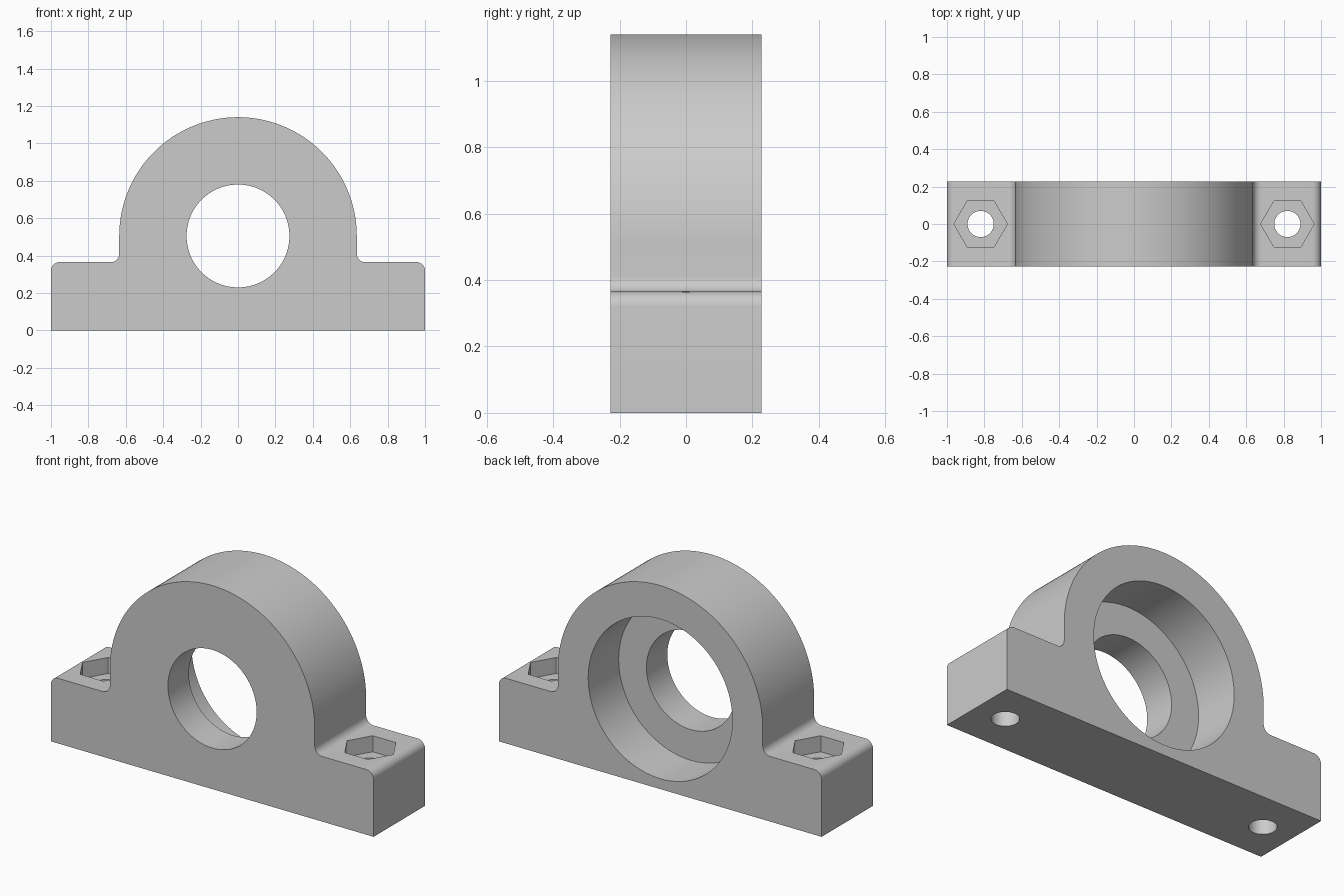
import bpy
import bmesh
from math import sin, cos, pi, radians
from mathutils import Matrix

DEPTH = 0.455       # front-to-back thickness
BASE_TOP = 0.365    # height of the mounting feet
AXIS_Z = 0.505      # bearing axis height
OUTER_R = 0.635
FILLET = 0.045

cube = bpy.data.objects.get("Cube")
if cube:
    bpy.data.objects.remove(cube, do_unlink=True)

grey = bpy.data.materials.new("light_grey")
grey.use_nodes = True
COLOR = (0.6, 0.6, 0.6, 1)
grey.diffuse_color = COLOR
grey.node_tree.nodes["Principled BSDF"].inputs["Base Color"].default_value = COLOR


def make_object(name, bm):
    mesh = bpy.data.meshes.new(name)
    bmesh.ops.recalc_face_normals(bm, faces=bm.faces)
    bm.to_mesh(mesh)
    bm.free()
    mesh.materials.append(grey)
    ob = bpy.data.objects.new(name, mesh)
    bpy.context.collection.objects.link(ob)
    return ob


def arc(cx, cz, r, start, end, steps):
    angles = [radians(start + (end - start) * i / steps) for i in range(steps + 1)]
    return [(cx + r * cos(a), cz + r * sin(a)) for a in angles]


def cutter(name, radius, length, location, sides=96, along_y=False):
    bm = bmesh.new()
    turn = Matrix.Rotation(pi / 2, 4, 'X') if along_y else Matrix()
    # one corner points along x
    spin = Matrix.Rotation(pi / 2, 4, 'Z')
    bmesh.ops.create_cone(bm, cap_ends=True, segments=sides, radius1=radius,
                          radius2=radius, depth=length,
                          matrix=Matrix.Translation(location) @ turn @ spin)
    ob = make_object(name, bm)
    ob.hide_render = True
    return ob


# Right half outline: foot with rounded corner, fillet, then arch
half = [(1, 0)]
half += arc(1 - FILLET, BASE_TOP - FILLET, FILLET, 0, 90, 10)
half += arc(OUTER_R + FILLET, BASE_TOP + FILLET, FILLET, 270, 180, 10)
half += arc(0, AXIS_Z, OUTER_R, 0, 90, 48)
outline = half + [(-x, z) for x, z in reversed(half[:-1])]

# Housing body
bm = bmesh.new()
face = bm.faces.new([bm.verts.new((x, -DEPTH / 2, z)) for x, z in outline])
grown = bmesh.ops.extrude_face_region(bm, geom=[face])
bmesh.ops.translate(bm, vec=(0, DEPTH, 0),
                    verts=[v for v in grown["geom"] if isinstance(v, bmesh.types.BMVert)])
body = make_object("bearing_housing", bm)

# Shaft bore, and the wider bearing seat open at the back
SEAT = 0.27
cutters = [
    cutter("shaft_bore_cutter", 0.275, 1, (0, 0, AXIS_Z), along_y=True),
    cutter("bearing_seat_cutter", 0.447, SEAT + 0.1,
           (0, DEPTH / 2 - SEAT / 2 + 0.05, AXIS_Z), along_y=True),
]

# Bolt holes with hexagonal nut pockets in each foot
POCKET = 0.09
for side, x in (("left", 0.82), ("right", -0.82)):
    cutters.append(cutter(side + "_bolt_hole_cutter", 0.07, 1, (x, 0, 0.2), sides=48))
    cutters.append(cutter(side + "_nut_pocket_cutter", 0.143, POCKET + 0.1,
                          (x, 0, BASE_TOP - POCKET / 2 + 0.05), sides=6))

# Apply all cuts, then drop the cutters
bpy.context.view_layer.objects.active = body
for tool in cutters:
    cut = body.modifiers.new(tool.name, 'BOOLEAN')
    cut.operation = 'DIFFERENCE'
    cut.solver = 'EXACT'
    cut.object = tool
    bpy.ops.object.modifier_apply(modifier=cut.name)
    bpy.data.objects.remove(tool, do_unlink=True)

bpy.ops.object.select_all(action='DESELECT')
body.select_set(True)
bpy.ops.object.shade_smooth_by_angle(angle=radians(30))
